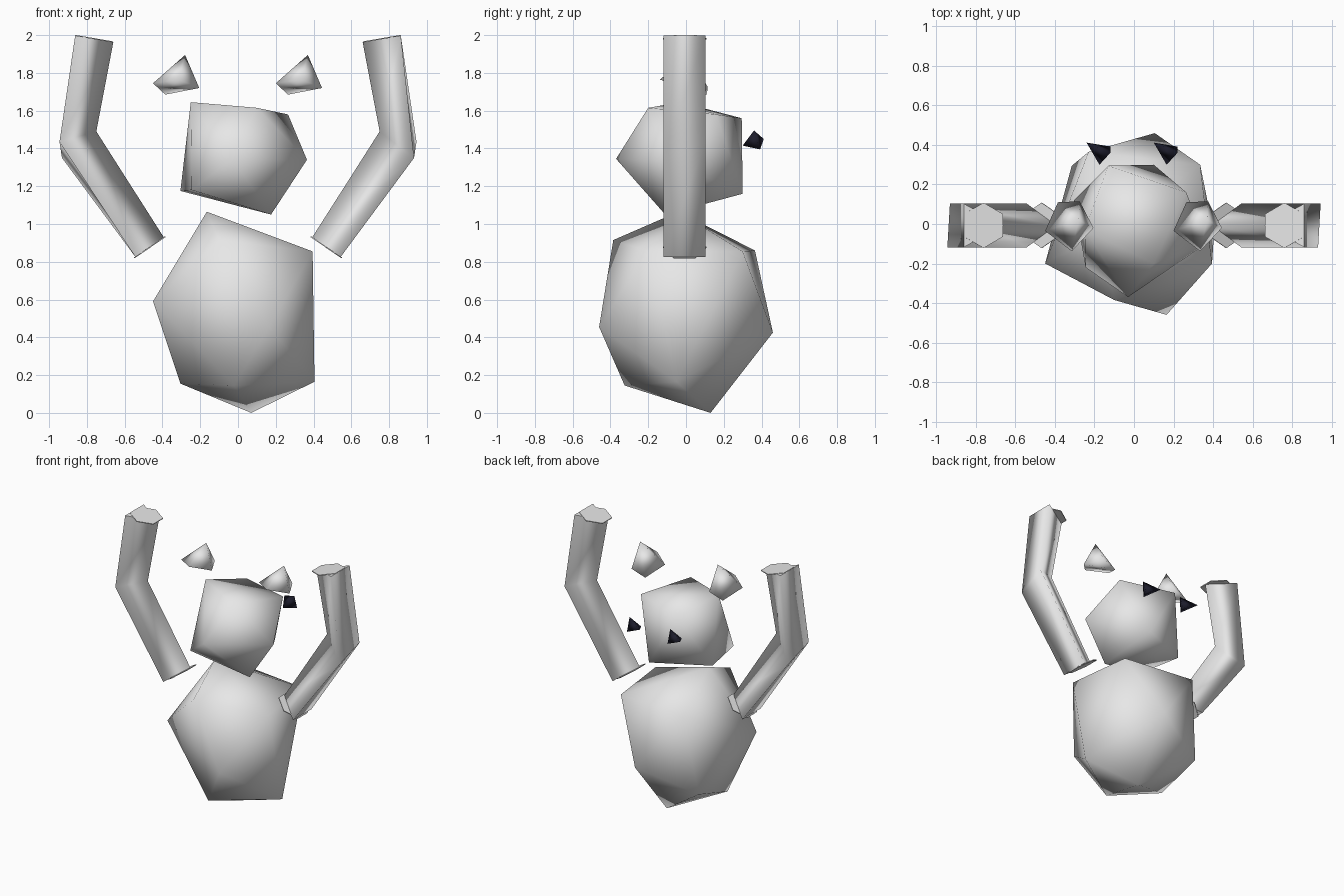
import bpy
import bmesh
from math import pi
from mathutils import Matrix, Vector

cube = bpy.data.objects.get("Cube")
if cube:
    bpy.data.objects.remove(cube, do_unlink=True)


def material(name, rgb):
    mat = bpy.data.materials.new(name)
    mat.use_nodes = True
    colour = (*rgb, 1)
    mat.diffuse_color = colour
    mat.node_tree.nodes["Principled BSDF"].inputs["Base Color"].default_value = colour
    return mat


light_grey = material("light grey", (0.8, 0.8, 0.8))
dark_navy = material("dark navy", (0.012, 0.012, 0.025))


def finish(name, bm, mat):
    bmesh.ops.recalc_face_normals(bm, faces=bm.faces)
    for face in bm.faces:
        face.smooth = True
    mesh = bpy.data.meshes.new(name)
    bm.to_mesh(mesh)
    bm.free()
    mesh.materials.append(mat)
    obj = bpy.data.objects.new(name, mesh)
    bpy.context.collection.objects.link(obj)


def faceted_lump(name, corners, mat, shift=0):
    """Closed low-poly lump stretched over a few corner points."""
    bm = bmesh.new()
    for x, y, z in corners:
        bm.verts.new((x + shift, y, z))
    result = bmesh.ops.convex_hull(bm, input=bm.verts)
    loose = [v for v in result["geom_interior"] if isinstance(v, bmesh.types.BMVert)]
    bmesh.ops.delete(bm, geom=loose, context="VERTS")
    finish(name, bm, mat)


def three_sided_tube(name, rings, mat):
    """Smooth tube through triangular rings, with crisp flat ends."""
    bm = bmesh.new()
    loops = [[bm.verts.new(p) for p in ring] for ring in rings]
    for low, high in zip(loops, loops[1:]):
        for k in range(3):
            n = (k + 1) % 3
            bm.faces.new((low[k], low[n], high[n], high[k]))
    for end in (loops[0], loops[-1]):
        for edge in bm.faces.new(end).edges:
            edge.smooth = False
    finish(name, bm, mat)


def hexagon_plate(name, centre, axis, mat):
    """Thin six-sided plate with a corner pointing along y."""
    bm = bmesh.new()
    x_axis = Vector((0, 1, 0))
    z_axis = Vector(axis).normalized()
    turn = Matrix((x_axis, z_axis.cross(x_axis), z_axis)).transposed().to_4x4()
    bmesh.ops.create_cone(bm, cap_ends=True, segments=6, radius1=0.115, radius2=0.115,
                          depth=0.006, matrix=Matrix.Translation(centre) @ turn)
    # a corner must fall on the y axis
    if max(abs(v.co.y - centre[1]) for v in bm.verts) < 0.11:
        bmesh.ops.rotate(bm, verts=bm.verts, cent=centre,
                         matrix=Matrix.Rotation(pi / 6, 3, z_axis))
    for edge in bm.edges:
        edge.smooth = False
    finish(name, bm, mat)


# Large body lump
faceted_lump("body", [
    (-0.165, -0.04, 1.065), (-0.1, -0.385, 0.915), (0.395, -0.2, 0.855),
    (0.335, 0.3, 0.855), (-0.23, 0.365, 0.86), (-0.45, -0.2, 0.59),
    (0.165, -0.46, 0.455), (0.105, 0.46, 0.425), (-0.315, 0.295, 0.27),
    (-0.305, -0.06, 0.155), (0.405, -0.05, 0.165), (-0.02, -0.325, 0.145),
    (0.07, 0.13, 0),
], light_grey)

# Smaller head lump
faceted_lump("head", [
    (-0.25, -0.03, 1.645), (0.1, -0.2, 1.615), (-0.13, 0.295, 1.56),
    (0.265, 0.16, 1.58), (0.1, 0.3, 1.16), (0.175, -0.11, 1.05),
    (-0.245, -0.22, 1.18), (-0.03, -0.37, 1.345), (0.365, -0.1, 1.34),
    (-0.305, 0.12, 1.175),
], light_grey)

# Floating ears, eyes and raised arms
ear = [(0.045, 0.02, 1.895), (-0.125, -0.035, 1.745), (0.01, -0.138, 1.765),
       (0.12, -0.02, 1.72), (0.05, 0.115, 1.725), (-0.06, 0.11, 1.685)]
eye = [(-0.07, 0.412, 1.45), (0.05, 0.36, 1.495), (0.05, 0.392, 1.395),
       (-0.005, 0.3, 1.415)]
for side, s in (("left", 1), ("right", -1)):
    faceted_lump(side + "_ear", ear, light_grey, s * 0.325)
    faceted_lump(side + "_eye", eye, dark_navy, s * 0.17)

    # two outer edges bend at different heights, the inner edge is a ridge
    high_y, low_y = (0.103, -0.118) if s > 0 else (-0.118, 0.103)
    three_sided_tube(side + "_arm", [
        [(s * 0.862, high_y, 1.998), (s * 0.862, low_y, 1.998), (s * 0.66, -0.007, 1.963)],
        [(s * 0.945, high_y, 1.435), (s * 0.932, low_y, 1.35), (s * 0.75, -0.007, 1.49)],
        [(s * 0.543, high_y, 0.825), (s * 0.543, low_y, 0.825), (s * 0.392, -0.007, 0.928)],
    ], light_grey)
    hexagon_plate(side + "_arm_top_cap", (s * 0.762, -0.007, 1.981),
                  (-s * 0.17, 0, 1), light_grey)
    hexagon_plate(side + "_arm_lower_cap", (s * 0.467, -0.007, 0.877),
                  (-s * 0.565, 0, -0.825), light_grey)
